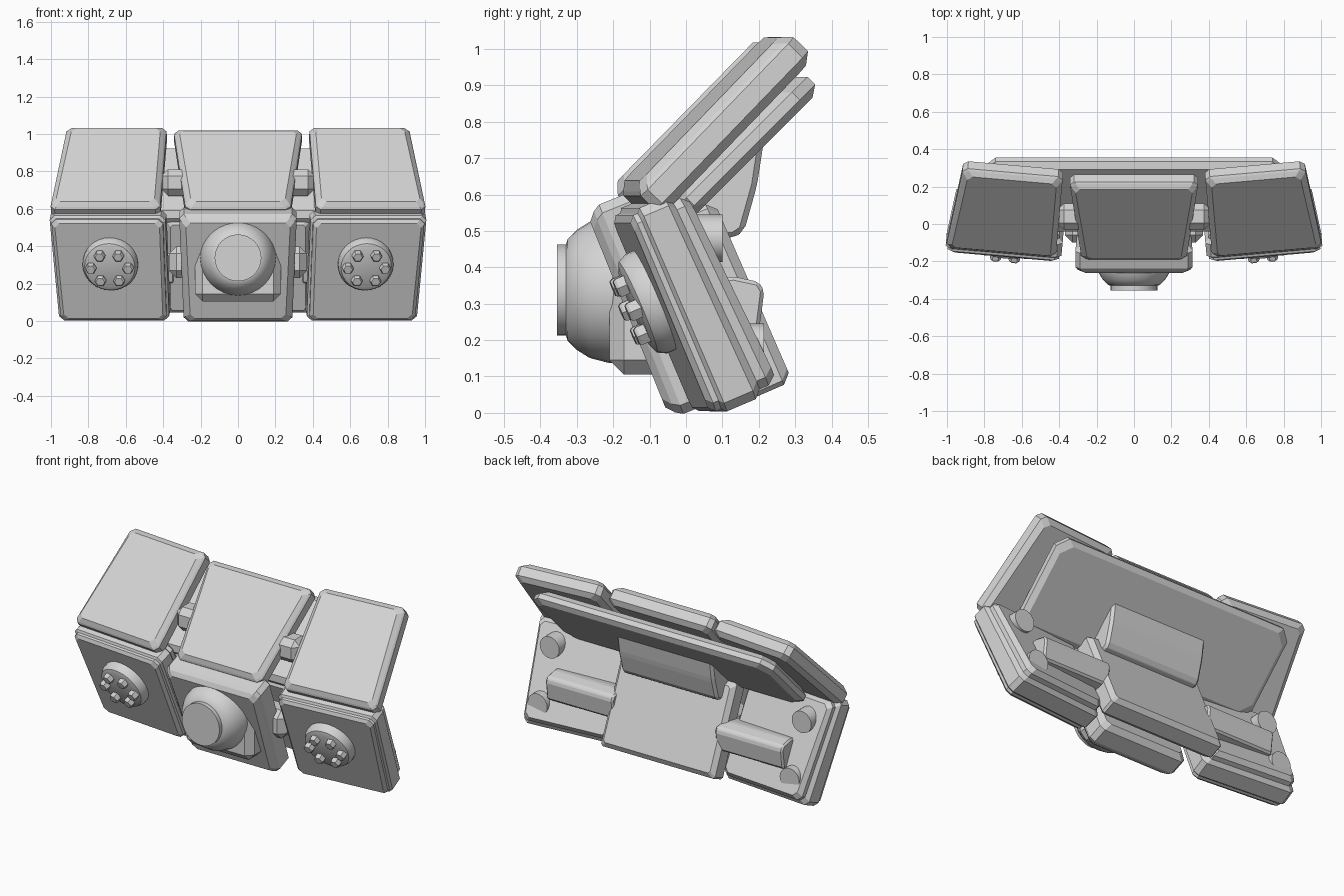
import bpy, bmesh
from math import radians, pi, cos, sin
from mathutils import Matrix, Vector

cube = bpy.data.objects.get("Cube")
if cube:
    bpy.data.objects.remove(cube, do_unlink=True)

grey = bpy.data.materials.new("light_grey")
grey.use_nodes = True
colour = (0.66, 0.66, 0.66, 1)
grey.diffuse_color = colour
grey.node_tree.nodes["Principled BSDF"].inputs["Base Color"].default_value = colour

MIRROR = Matrix.Scale(-1, 4, (1, 0, 0))


def finish(name, bm, matrix=Matrix(), bevel=0, smooth=False):
    """Turn a bmesh into a finished object."""
    bm.transform(matrix)
    bmesh.ops.recalc_face_normals(bm, faces=bm.faces)
    if bevel:
        bmesh.ops.bevel(bm, geom=bm.edges[:], offset=bevel, segments=1, affect='EDGES')
    mesh = bpy.data.meshes.new(name)
    bm.to_mesh(mesh)
    bm.free()
    mesh.materials.append(grey)
    ob = bpy.data.objects.new(name, mesh)
    bpy.context.collection.objects.link(ob)
    if smooth:
        bpy.ops.object.select_all(action='DESELECT')
        ob.select_set(True)
        bpy.context.view_layer.objects.active = ob
        bpy.ops.object.shade_smooth_by_angle(angle=radians(35))
    return ob


def loft(rings):
    """Skin a stack of equal point rings and cap both ends."""
    bm = bmesh.new()
    loops = [[bm.verts.new(p) for p in ring] for ring in rings]
    for a, b in zip(loops, loops[1:]):
        for i in range(len(a)):
            j = (i + 1) % len(a)
            bm.faces.new((a[i], a[j], b[j], b[i]))
    bm.faces.new(loops[0])
    bm.faces.new(loops[-1])
    return bm


def outline(bottom, top, half, inset, cut, depth, taper):
    """Trapezoid with clipped corners, shrunk by an inset; taper deepens its lower end."""
    (bl, br), (tl, tr), h = bottom, top, half - inset
    low, high = -depth * (1 + taper), -depth * (1 - taper)
    c = [Vector((bl + inset, -h, low)), Vector((br - inset, -h, low)),
         Vector((tr - inset, h, high)), Vector((tl + inset, h, high))]
    pts = []
    for i in range(4):
        for other in (c[i - 1], c[(i + 1) % 4]):
            pts.append(c[i] + (other - c[i]).normalized() * cut)
    return pts


def slab(name, frame, bottom, top, half, layers, cut=0.025, taper=0, matrix=Matrix()):
    rings = [outline(bottom, top, half, inset, cut, depth, taper) for depth, inset in layers]
    return finish(name, loft(rings), matrix @ frame)


def frame(x, y, z, tilt, yaw=0):
    return (Matrix.Translation((x, y, z)) @ Matrix.Rotation(radians(yaw), 4, 'Z')
            @ Matrix.Rotation(radians(tilt), 4, 'X'))


def turned(name, profile, sides, matrix):
    """Revolve (radius, height) pairs about local z."""
    rings = [[(r * cos(2 * pi * i / sides), r * sin(2 * pi * i / sides), h)
              for i in range(sides)] for r, h in profile]
    return finish(name, loft(rings), matrix, smooth=sides > 8)


def prism(name, section, x0, x1, bevel=0.015, matrix=Matrix()):
    """Extrude a y-z section along x."""
    return finish(name, loft([[(x, y, z) for y, z in section] for x in (x0, x1)]), matrix, bevel)


def box(name, x, y, z, bevel, matrix=Matrix()):
    section = [(y[0], z[0]), (y[1], z[0]), (y[1], z[1]), (y[0], z[1])]
    return prism(name, section, x[0], x[1], bevel, matrix)


THICK = [(0, .03), (.015, .012), (.03, .012), (.04, 0), (.12, 0),
         (.14, .02), (.165, .02), (.19, .04)]
THIN = [(0, .03), (.02, .008), (.03, 0), (.085, 0), (.11, .03)]
WIDE = [(0, .03), (.03, 0), (.06, 0), (.08, .03)]

# Central panels and the plates behind them
slab("centre_lower_panel", frame(0, -.16, .27, 112), (-.29, .29), (-.315, .315), .31,
     [(0, .035), (.02, .012), (.04, 0), (.13, 0), (.16, .03)])
slab("centre_upper_panel", frame(0, -.002, .828, 45.6), (-.28, .28), (-.345, .345), .295, THIN)
slab("spine_plate", frame(0, .07, .285, 113.5), (-.38, .38), (-.38, .38), .27,
     [(0, .02), (.02, 0), (.1, 0), (.125, .025)], cut=.012)
slab("rear_wide_plate", frame(0, .125, .757, 45), (-.8, .8), (-.8, .8), .265, WIDE, cut=.06)

# Hinge and crossbars joining the panels
prism("hinge_block", [(0, .6), (.17, .78), (.215, .755), (.195, .625), (.16, .5),
                      (.13, .48), (.03, .48)], -.32, .32)
box("upper_crossbar", (-.41, .41), (-.03, .11), (.67, .81), .035)
box("lower_crossbar", (-.37, .37), (-.1, .06), (.23, .4), .04)

# Round housing on the centre panel
box("housing_collar", (-.23, .23), (-.21, .0), (.105, .42), .04)
turned("housing_dome", [(.2, 0), (.205, .16), (.2, .2), (.187, .25), (.165, .285), (.14, .31),
                        (.125, .315), (.125, .34)], 32, frame(0, -.015, .338, 90))

# Side panels with lamp discs, bolts and rear fittings
for side, m in (("left", Matrix()), ("right", MIRROR)):
    lower = frame(.69, -.068, .268, 113, 5)
    slab(side + "_lower_panel", lower, (-.31, .28), (-.31, .313), .305, THICK,
         taper=.08, matrix=m)
    slab(side + "_upper_panel", frame(.69, .043, .835, 45.6, 5), (-.29, .3), (-.29, .245),
         .305, THIN, matrix=m)

    disc = m @ lower @ Matrix.Translation((-.01, .045, .01))
    turned(side + "_lamp_disc", [(.148, -.02), (.148, .015), (.135, .04), (.11, .05)], 32, disc)
    for i in range(6):
        a = i * pi / 3
        turned(side + "_bolt", [(.03, .03), (.03, .072), (.024, .08)], 6,
               disc @ Matrix.Translation((.1 * cos(a), .083 * sin(a), 0)))

    arm = [(.04, .36), (.13, .375), (.2, .36), (.215, .335), (.2, .22), (.1, .2)]
    prism(side + "_rear_arm", arm, .34, .79, .01, m)
    for x, y, z in ((.84, .1, .48), (.84, .215, .18)):
        turned(side + "_rear_stud", [(.065, 0), (.065, .15)], 24,
               m @ frame(x, y, z, 90))
